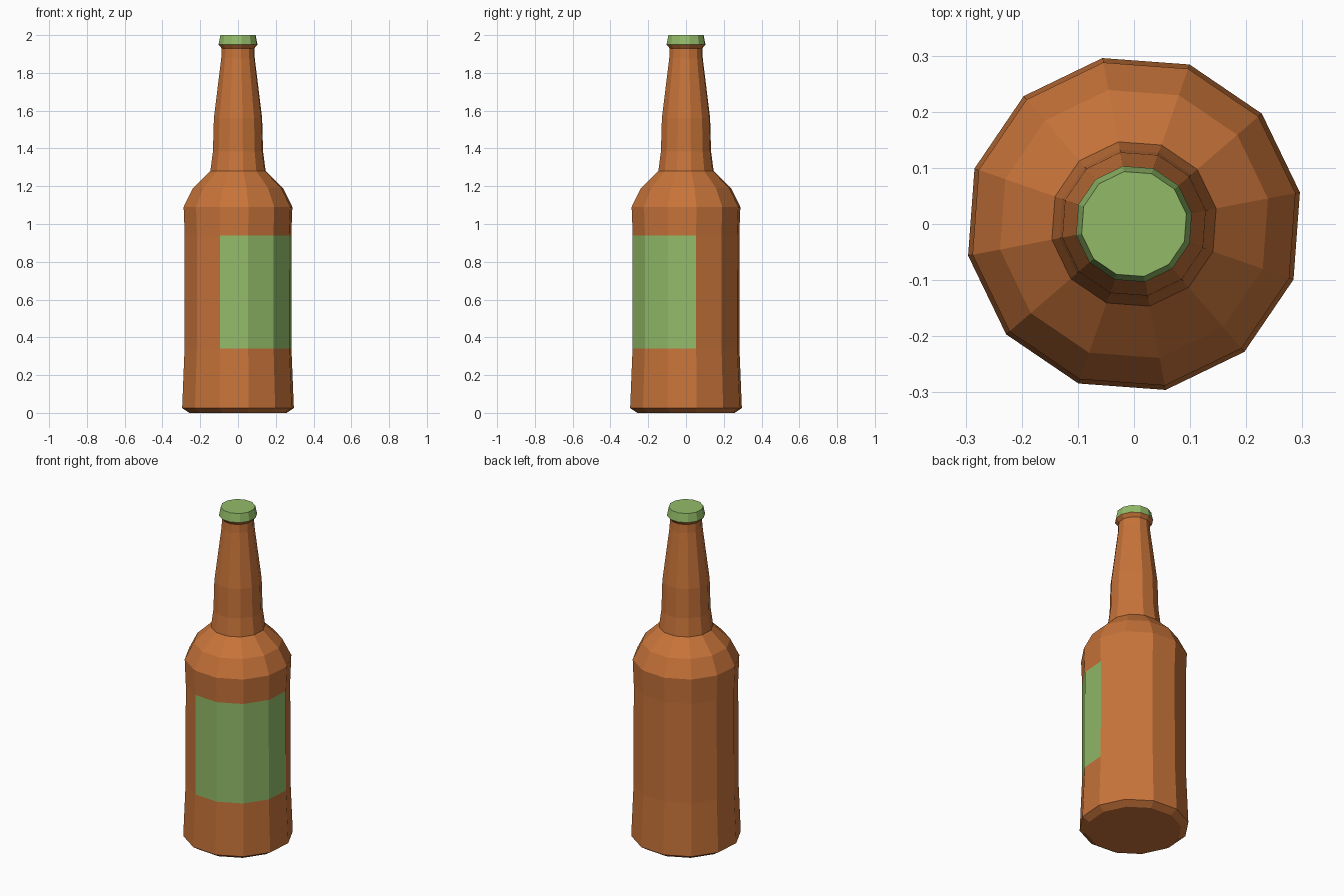
import bpy, bmesh
from math import cos, sin, tau, radians

if "Cube" in bpy.data.objects:
    bpy.data.objects.remove(bpy.data.objects["Cube"])

SIDES = 12
TURN = radians(10.8)


def material(name, color):
    m = bpy.data.materials.new(name)
    m.diffuse_color = color
    m.use_nodes = True
    m.node_tree.nodes["Principled BSDF"].inputs["Base Color"].default_value = m.diffuse_color
    return m


glass = material("brown_glass", (0.58, 0.175, 0.042, 1))
green = material("green_paper", (0.29, 0.50, 0.14, 1))


def lathe(name, profile, mats, bottom=True, top=True, patch=None):
    """Spin a (radius, z) profile into a faceted solid; patch = (band, sides) uses slot 1."""
    bm = bmesh.new()
    rings = [[bm.verts.new((r * cos(TURN + tau * i / SIDES),
                            r * sin(TURN + tau * i / SIDES), z))
              for i in range(SIDES)] for r, z in profile]
    for b, (lo, hi) in enumerate(zip(rings, rings[1:])):
        for i in range(SIDES):
            j = (i + 1) % SIDES
            f = bm.faces.new((lo[i], lo[j], hi[j], hi[i]))
            if patch and b == patch[0] and i in patch[1]:
                f.material_index = 1
    if bottom:
        bm.faces.new(rings[0][::-1])
    if top:
        bm.faces.new(rings[-1])
    me = bpy.data.meshes.new(name)
    bm.to_mesh(me)
    bm.free()
    for m in mats:
        me.materials.append(m)
    ob = bpy.data.objects.new(name, me)
    bpy.context.collection.objects.link(ob)
    return ob


# Bottle: base, body with label band, shoulder, neck and lip
lathe("bottle", [
    (0.262, 0.0), (0.301, 0.025), (0.288, 0.34), (0.287, 0.94), (0.293, 1.09),
    (0.243, 1.19), (0.149, 1.28), (0.135, 1.385), (0.130, 1.56),
    (0.090, 1.88), (0.088, 1.93), (0.105, 1.95)],
    [glass, green], top=False, patch=(2, range(8, 12)))

# Cap: tapered disc closing the lip
lathe("cap", [(0.105, 1.95), (0.095, 2.0)], [green], bottom=False)
